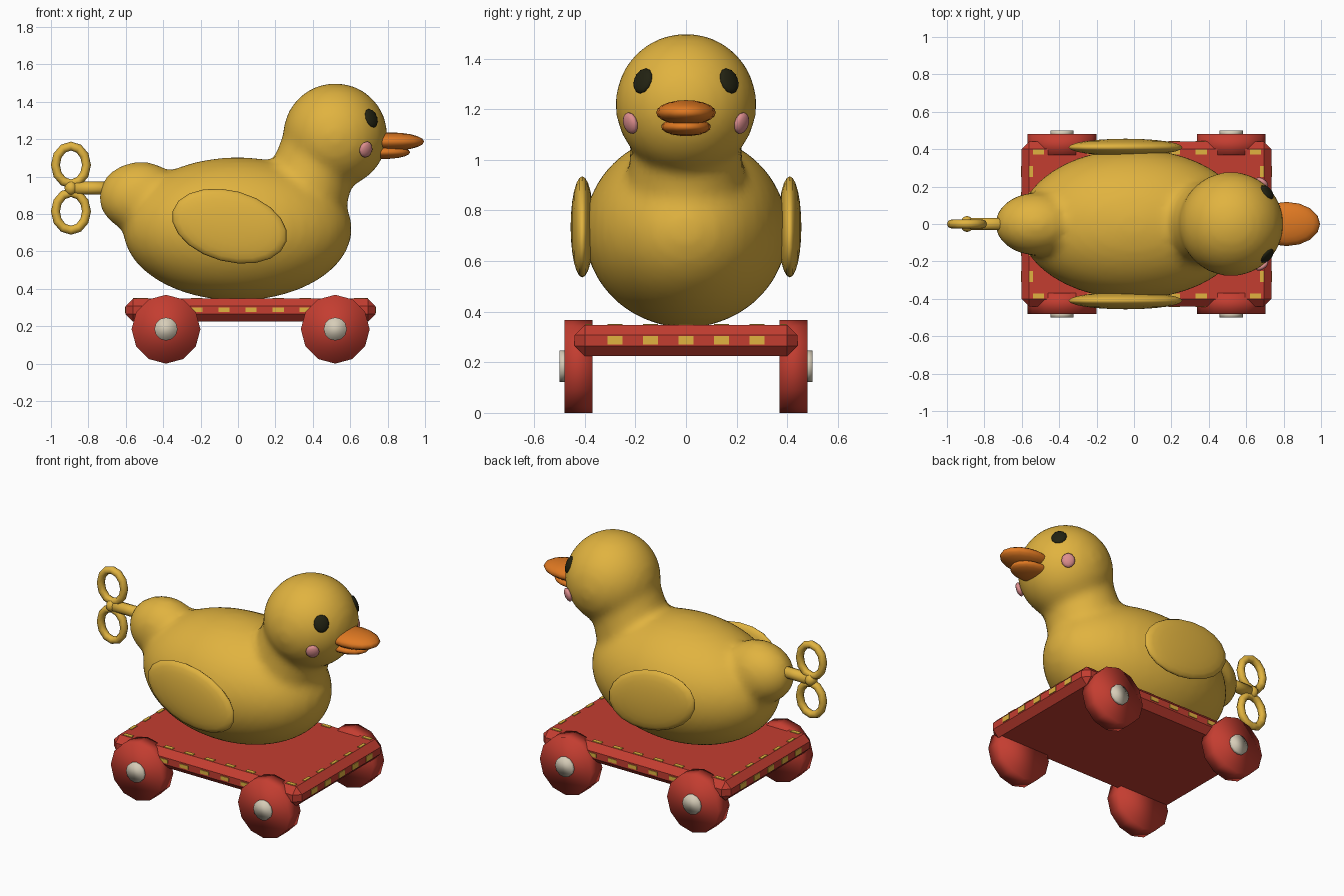
import bpy, bmesh, math
from mathutils import Matrix, Vector, Euler

if "Cube" in bpy.data.objects:
    bpy.data.objects.remove(bpy.data.objects["Cube"])


def material(name, rgb):
    m = bpy.data.materials.new(name)
    m.diffuse_color = (*rgb, 1)
    m.use_nodes = True
    m.node_tree.nodes["Principled BSDF"].inputs["Base Color"].default_value = m.diffuse_color
    return m


YELLOW = material("duck yellow", (0.75, 0.45, 0.05))
RED = material("painted red", (0.55, 0.047, 0.03))
ORANGE = material("beak orange", (0.74, 0.19, 0.016))
PINK = material("cheek pink", (0.72, 0.27, 0.27))
CREAM = material("hub cream", (0.68, 0.61, 0.48))
BLACK = material("eye black", (0.016, 0.016, 0.006))


def finish(bm, name, mat, smooth=True):
    mesh = bpy.data.meshes.new(name)
    bmesh.ops.recalc_face_normals(bm, faces=bm.faces)
    for f in bm.faces:
        f.smooth = smooth
    bm.to_mesh(mesh)
    bm.free()
    ob = bpy.data.objects.new(name, mesh)
    mesh.materials.append(mat)
    bpy.context.collection.objects.link(ob)
    return ob


def place(loc, rot=None, scale=(1, 1, 1)):
    return Matrix.LocRotScale(Vector(loc), rot, Vector(scale))


def add_ball(bm, loc, radii, rot=None, seg=24, rings=14):
    bmesh.ops.create_uvsphere(bm, u_segments=seg, v_segments=rings, radius=1,
                              matrix=place(loc, rot, radii))


def add_cone(bm, start, end, r1, r2, seg):
    a, b = Vector(start), Vector(end)
    bmesh.ops.create_cone(bm, cap_ends=True, segments=seg, radius1=r1, radius2=r2,
                          depth=(b - a).length,
                          matrix=place((a + b) / 2, (b - a).to_track_quat('Z', 'Y')))


def ball(name, mat, *args, **kw):
    bm = bmesh.new()
    add_ball(bm, *args, **kw)
    return finish(bm, name, mat)


def cylinder(name, mat, start, end, r, seg):
    bm = bmesh.new()
    add_cone(bm, start, end, r, r, seg)
    return finish(bm, name, mat)


# Body, neck, head and tail blended into one skin
HEAD = Vector((0.52, 0, 1.22))
bm = bmesh.new()
add_ball(bm, (-0.003, 0, 0.72), (0.613, 0.402, 0.383), seg=40, rings=24)
add_ball(bm, HEAD, (0.28, 0.28, 0.28), seg=32, rings=20)
add_ball(bm, (-0.52, 0, 0.89), (0.225, 0.17, 0.19))
add_cone(bm, (0.34, 0, 0.85), (0.44, 0, 1.14), 0.235, 0.215, 24)
body = finish(bm, "duck_body", YELLOW)
remesh = body.modifiers.new("blend", 'REMESH')
remesh.mode = 'VOXEL'
remesh.voxel_size = 0.025
remesh.use_smooth_shade = True
soft = body.modifiers.new("soften", 'SMOOTH')
soft.factor = 0.5
soft.iterations = 8

# Beak
ball("upper_beak", ORANGE, (0.815, 0, 1.187), (0.18, 0.118, 0.049), seg=16, rings=10)
ball("lower_beak", ORANGE, (0.78, 0, 1.13), (0.14, 0.098, 0.036), seg=16, rings=10)

for s, side in ((-1, "right"), (1, "left")):
    # Wings, tilted down towards the front
    ball(side + "_wing", YELLOW, (-0.045, s * 0.41, 0.735), (0.315, 0.19, 0.046),
         Euler((math.radians(90), math.radians(15), 0)).to_quaternion(), seg=20, rings=12)
    # Eyes and cheeks, flattened against the head
    for part, mat, pos, radii in (
            ("_eye", BLACK, (0.712, s * 0.17, 1.312), (0.046, 0.053, 0.018)),
            ("_cheek", PINK, (0.684, s * 0.22, 1.145), (0.04, 0.044, 0.02))):
        out = (Vector(pos) - HEAD).to_track_quat('Z', 'Y')
        ball(side + part, mat, pos, radii, out, seg=12, rings=8)
    # Wheels and hubs
    for x, end in ((-0.385, "rear"), (0.52, "front")):
        cylinder(f"{end}_{side}_wheel", RED, (x, s * 0.37, 0.184), (x, s * 0.48, 0.184), 0.184, 12)
        cylinder(f"{end}_{side}_hub", CREAM, (x, s * 0.47, 0.185), (x, s * 0.5, 0.185), 0.062, 12)

# Platform with bevelled edges
bm = bmesh.new()
bmesh.ops.create_cube(bm, size=1, matrix=place((0.067, 0, 0.286), None, (1.336, 0.88, 0.124)))
board = finish(bm, "platform", RED, smooth=False)
bev = board.modifiers.new("bevel", 'BEVEL')
bev.width = 0.04
bev.segments = 1

# Painted dashes around the top and the sides of the platform
bm = bmesh.new()


def dash(loc, size):
    bmesh.ops.create_cube(bm, size=1, matrix=place(loc, None, size))


for s in (-1, 1):
    for i in range(-4, 5):
        x = 0.07 + i * 0.145
        dash((x, s * 0.385, 0.348), (0.06, 0.025, 0.008))
        if abs(i) < 4:
            dash((x, s * 0.44, 0.287), (0.06, 0.008, 0.024))
    for i in range(-2, 3):
        y = i * 0.14
        dash((0.067 + s * 0.618, y, 0.348), (0.02, 0.06, 0.008))
        dash((0.067 + s * 0.668, y, 0.287), (0.008, 0.06, 0.034))
finish(bm, "platform_dashes", YELLOW, smooth=False)

# Wind-up key: shaft, knob and two oval loops
KEY = Vector((-0.893, 0, 0.938))
cylinder("key_shaft", YELLOW, KEY, (-0.65, 0, 0.938), 0.035, 10)
ball("key_knob", YELLOW, KEY, (0.036, 0.044, 0.04), seg=10, rings=8)
for s, name in ((1, "upper"), (-1, "lower")):
    bm = bmesh.new()
    rings = []
    for i in range(12):
        a = math.tau * i / 12
        ring = []
        for j in range(8):
            b = math.tau * j / 8
            r = 0.024 * math.cos(b)
            ring.append(bm.verts.new((KEY.x + (0.083 + r) * math.cos(a), 0.024 * math.sin(b),
                                      KEY.z + s * 0.124 + (0.101 + r) * math.sin(a))))
        rings.append(ring)
    for i in range(12):
        p, q = rings[i], rings[(i + 1) % 12]
        for j in range(8):
            k = (j + 1) % 8
            bm.faces.new((p[j], q[j], q[k], p[k]))
    finish(bm, f"key_{name}_loop", YELLOW)
